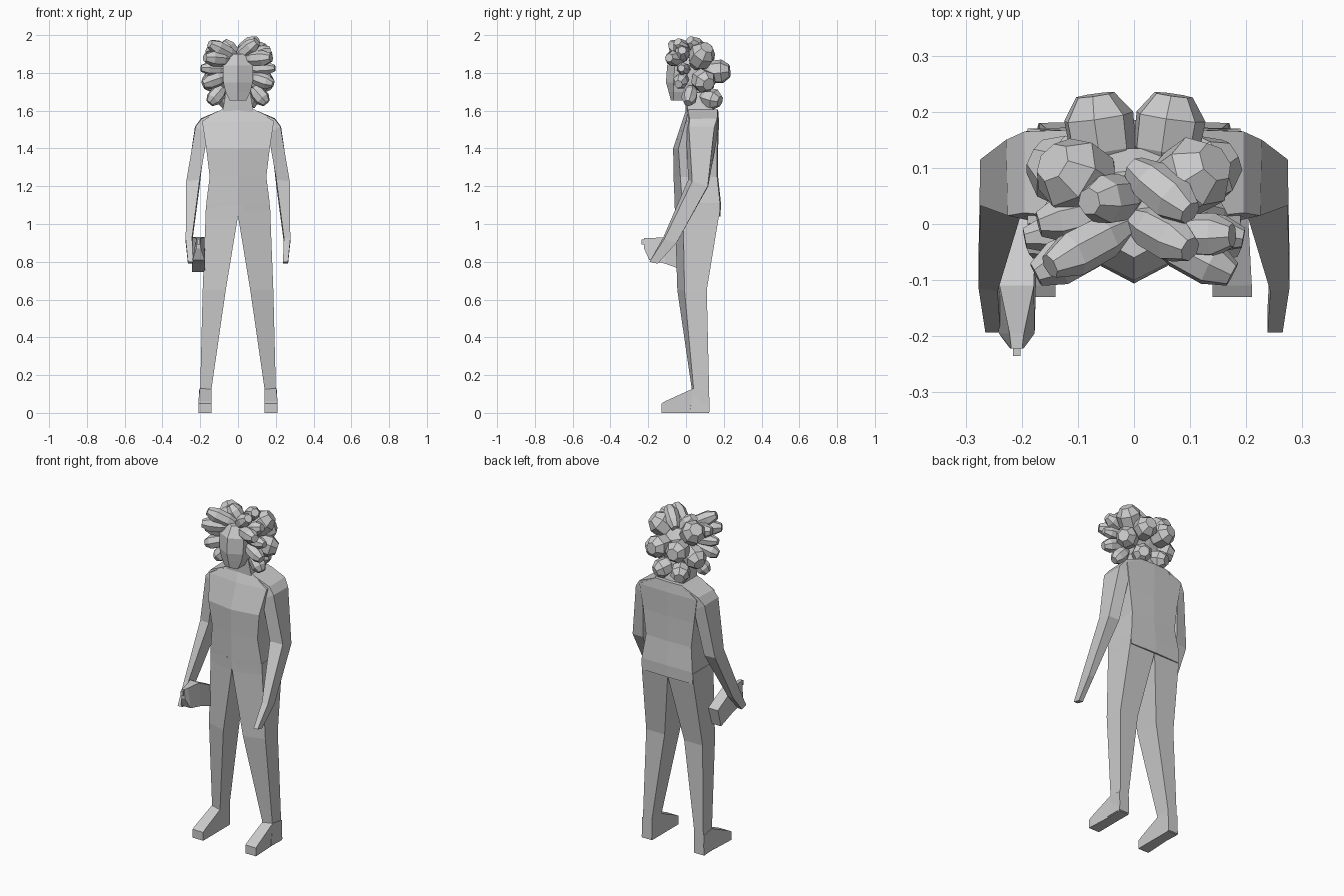
import bpy, bmesh, math
from mathutils import Vector

grey = bpy.data.materials.new("plain grey")
grey.diffuse_color = (0.6, 0.6, 0.6, 1)


def make(name, bm):
    bmesh.ops.recalc_face_normals(bm, faces=bm.faces)
    me = bpy.data.meshes.new(name)
    bm.to_mesh(me)
    bm.free()
    me.materials.append(grey)
    ob = bpy.data.objects.new(name, me)
    bpy.context.collection.objects.link(ob)
    return ob


def loft(name, rings, side=1):
    """Skin a list of point rings, capped at both ends; side=-1 mirrors in x."""
    bm = bmesh.new()
    vs = [[bm.verts.new((p[0] * side, p[1], p[2])) for p in r] for r in rings]
    n = len(vs[0])
    for a, b in zip(vs, vs[1:]):
        for i in range(n):
            j = (i + 1) % n
            bm.faces.new((a[i], a[j], b[j], b[i]))
    bm.faces.new(vs[0])
    bm.faces.new(vs[-1])
    return make(name, bm)


def ridged(z, w, front, edge, back):
    """Six-point body section with a ridge down the front."""
    return [(0, front, z), (w, edge, z), (w, back, z),
            (0, back + 0.005, z), (-w, back, z), (-w, edge, z)]


def curl(name, a, b, r, n=7):
    """Chunky faceted lock of hair from a to b."""
    a, b = Vector(a), Vector(b)
    d = b - a
    u = d.orthogonal().normalized()
    v = d.normalized().cross(u)
    rings = []
    for t, k in ((0, 0.55), (0.3, 0.95), (0.72, 1), (1, 0.55)):
        c = a + d * t
        rings.append([c + (u * math.cos(q) + v * math.sin(q)) * r * k
                      for q in (math.tau * i / n for i in range(n))])
    loft(name, rings)


# torso
loft("torso", [ridged(*s) for s in (
    (1.04, 0.168, -0.058, -0.015, 0.178), (1.11, 0.168, -0.06, -0.02, 0.18),
    (1.25, 0.15, -0.066, -0.03, 0.165), (1.40, 0.168, -0.068, -0.04, 0.165),
    (1.545, 0.19, -0.02, 0.0, 0.17), (1.605, 0.09, 0.0, 0.015, 0.165))])

# neck and head
loft("neck", [ridged(*s) for s in (
    (1.58, 0.085, 0.0, 0.01, 0.15), (1.72, 0.06, -0.01, 0.0, 0.11))])
loft("head", [ridged(*s) for s in (
    (1.655, 0.045, -0.08, -0.065, 0.06), (1.70, 0.066, -0.092, -0.065, 0.10),
    (1.75, 0.078, -0.106, -0.065, 0.12), (1.84, 0.08, -0.10, -0.06, 0.13),
    (1.90, 0.055, -0.06, -0.03, 0.09))])


def box_ring(z, x0, x1, fi, fo, back):
    """Limb section: inner x, outer x, inner front y, outer front y, back y."""
    return [(x0, fi, z), (x1, fo, z), (x1, back, z), (x0, back, z)]


for s, label in ((1, "left"), (-1, "right")):
    # leg
    loft(label + "_leg", [box_ring(*r) for r in (
        (1.10, 0.0, 0.17, -0.06, -0.018, 0.18),
        (1.03, 0.002, 0.172, -0.058, -0.015, 0.172),
        (0.65, 0.065, 0.187, -0.046, -0.008, 0.11),
        (0.13, 0.14, 0.2, 0.03, 0.04, 0.122),
        (0.005, 0.14, 0.207, 0.02, 0.02, 0.125))], s)
    # foot
    loft(label + "_foot", [
        [(0.14, y, 0), (0.14 + w, y, 0), (0.14 + w, y, h), (0.14, y, h)]
        for y, w, h in ((0.122, 0.066, 0.12), (0.04, 0.062, 0.13), (-0.11, 0.07, 0.062),
                        (-0.13, 0.07, 0.05))], s)
    # arm: shoulder, upper arm, elbow, wrist, hand
    loft(label + "_arm", [
        [(0.10, 0.01, 1.60), (0.195, 0.02, 1.555), (0.195, 0.165, 1.56), (0.10, 0.168, 1.60)],
        [(0.16, 0.0, 1.48), (0.225, 0.015, 1.515), (0.228, 0.15, 1.515), (0.17, 0.168, 1.48)],
        [(0.203, 0.012, 1.235), (0.274, 0.033, 1.225), (0.274, 0.115, 1.20), (0.203, 0.118, 1.20)],
        [(0.243, -0.12, 0.93), (0.277, -0.115, 0.92), (0.277, -0.05, 0.90), (0.243, -0.05, 0.90)],
        [(0.238, -0.193, 0.80), (0.265, -0.193, 0.80), (0.265, -0.15, 0.79), (0.238, -0.15, 0.79)]], s)

# held tool: tapered nose, body, drooping rear block
loft("held_tool", [
    [(-0.209 - w, y, z0), (-0.209 + w, y, z0), (-0.209 + w * t, y + dy, z1), (-0.209 - w * t, y + dy, z1)]
    for y, dy, w, t, z0, z1 in (
        (-0.222, 0.0, 0.012, 0.8, 0.87, 0.925), (-0.195, 0.0, 0.032, 0.4, 0.81, 0.925),
        (-0.11, 0.0, 0.034, 0.9, 0.79, 0.93), (0.015, 0.03, 0.034, 1.0, 0.745, 0.85))])
loft("tool_tip", [[(-0.209 + a * 0.007, y, 0.905 + b * 0.014) for a, b in
                   ((-1, -1), (1, -1), (1, 1), (-1, 1))] for y in (-0.235, -0.21)])

# mirrored hair locks: start, end, radius
pairs = [
    ((0.05, 0.09, 1.80), (0.07, 0.23, 1.81), 0.064),     # back
    ((0.03, 0.08, 1.68), (0.08, 0.18, 1.65), 0.055),     # nape
    ((0.05, 0.05, 1.84), (0.145, 0.11, 1.935), 0.068),   # upper back
    ((0.06, 0.06, 1.78), (0.175, 0.12, 1.74), 0.062),    # side back
    ((0.06, 0.0, 1.82), (0.195, -0.025, 1.825), 0.034),  # temple
    ((0.07, -0.01, 1.78), (0.185, -0.04, 1.74), 0.04),   # cheek
    ((0.08, 0.03, 1.72), (0.15, 0.01, 1.64), 0.042),     # jaw
    ((0.04, -0.02, 1.87), (0.175, -0.09, 1.88), 0.042),  # fringe
]
for i, (a, b, r) in enumerate(pairs):
    for s, label in ((1, "left"), (-1, "right")):
        curl(f"{label}_hair_lock_{i}", (a[0] * s, a[1], a[2]), (b[0] * s, b[1], b[2]), r)

# crown locks
crown = [((-0.01, 0.0, 1.88), (-0.15, -0.075, 1.955), 0.042),
         ((0.0, 0.01, 1.88), (0.10, -0.045, 1.965), 0.042),
         ((0.0, 0.10, 1.90), (0.10, 0.02, 1.975), 0.042),
         ((0.06, -0.02, 1.88), (0.175, -0.02, 1.92), 0.04),
         ((-0.04, 0.03, 1.88), (-0.17, 0.0, 1.89), 0.042),
         ((0.0, 0.05, 1.86), (-0.08, 0.04, 1.965), 0.045)]
for i, (a, b, r) in enumerate(crown):
    curl(f"crown_hair_lock_{i}", a, b, r)
